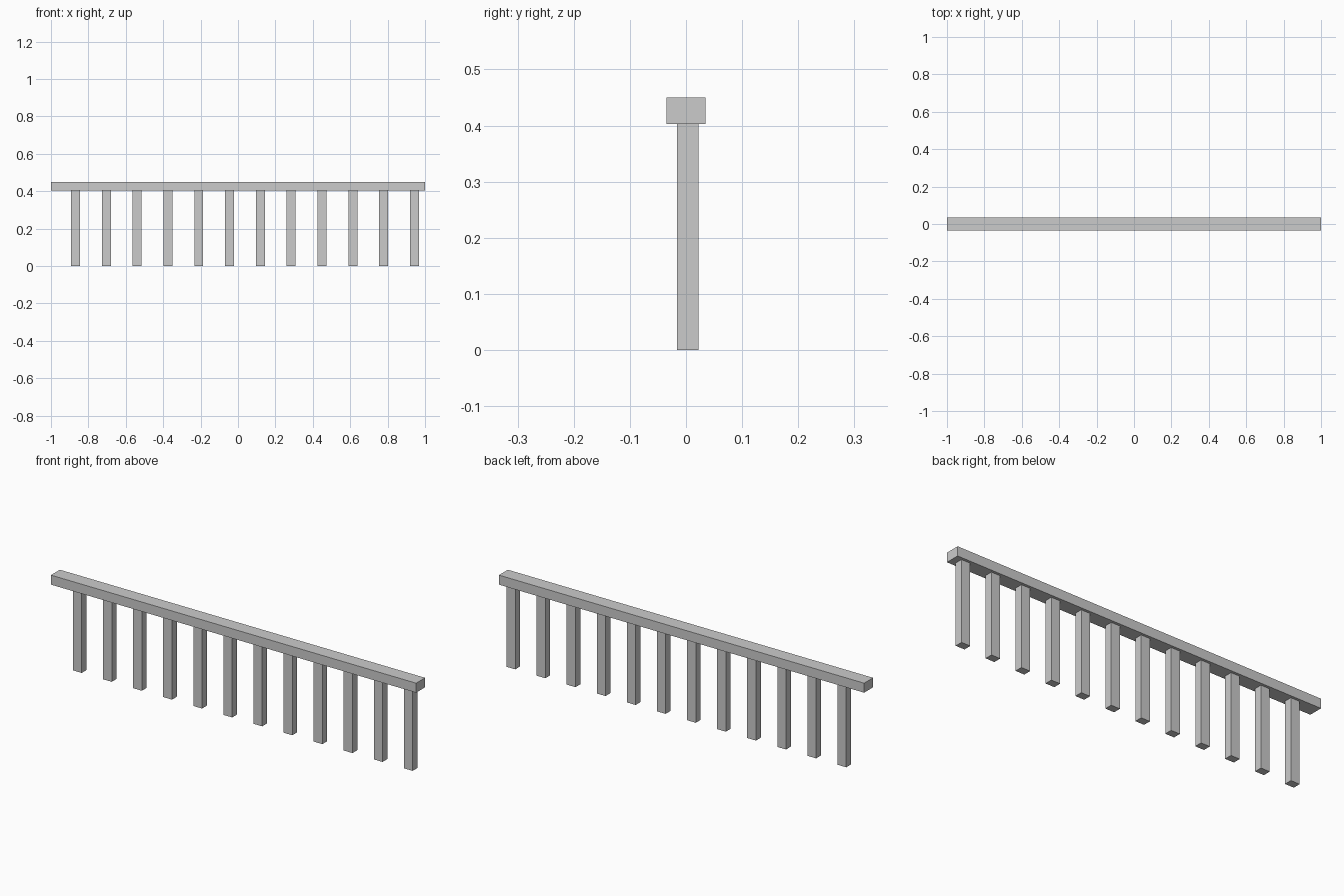
import bpy

if "Cube" in bpy.data.objects:
    bpy.data.objects.remove(bpy.data.objects["Cube"])


def box(name, x0, x1, y0, y1, z0, z1):
    bpy.ops.mesh.primitive_cube_add(
        size=1, location=((x0 + x1) / 2, (y0 + y1) / 2, (z0 + z1) / 2))
    ob = bpy.context.object
    ob.name = name
    ob.scale = (x1 - x0, y1 - y0, z1 - z0)
    bpy.ops.object.transform_apply(location=False, rotation=False, scale=True)
    return ob


RAIL_BOTTOM, RAIL_TOP = 0.403, 0.45
SPLIT = 0.341

# Top rail in two butted lengths
box("long_rail", -1, SPLIT, -0.035, 0.035, RAIL_BOTTOM, RAIL_TOP)
box("short_rail", SPLIT, 1, -0.035, 0.035, RAIL_BOTTOM, RAIL_TOP)

# Evenly spaced square posts, set slightly behind the rail centre
for i in range(12):
    x = -0.869 + i * 0.1648
    box(f"post_{i + 1}", x - 0.024, x + 0.024, -0.016, 0.022, 0, RAIL_BOTTOM)
